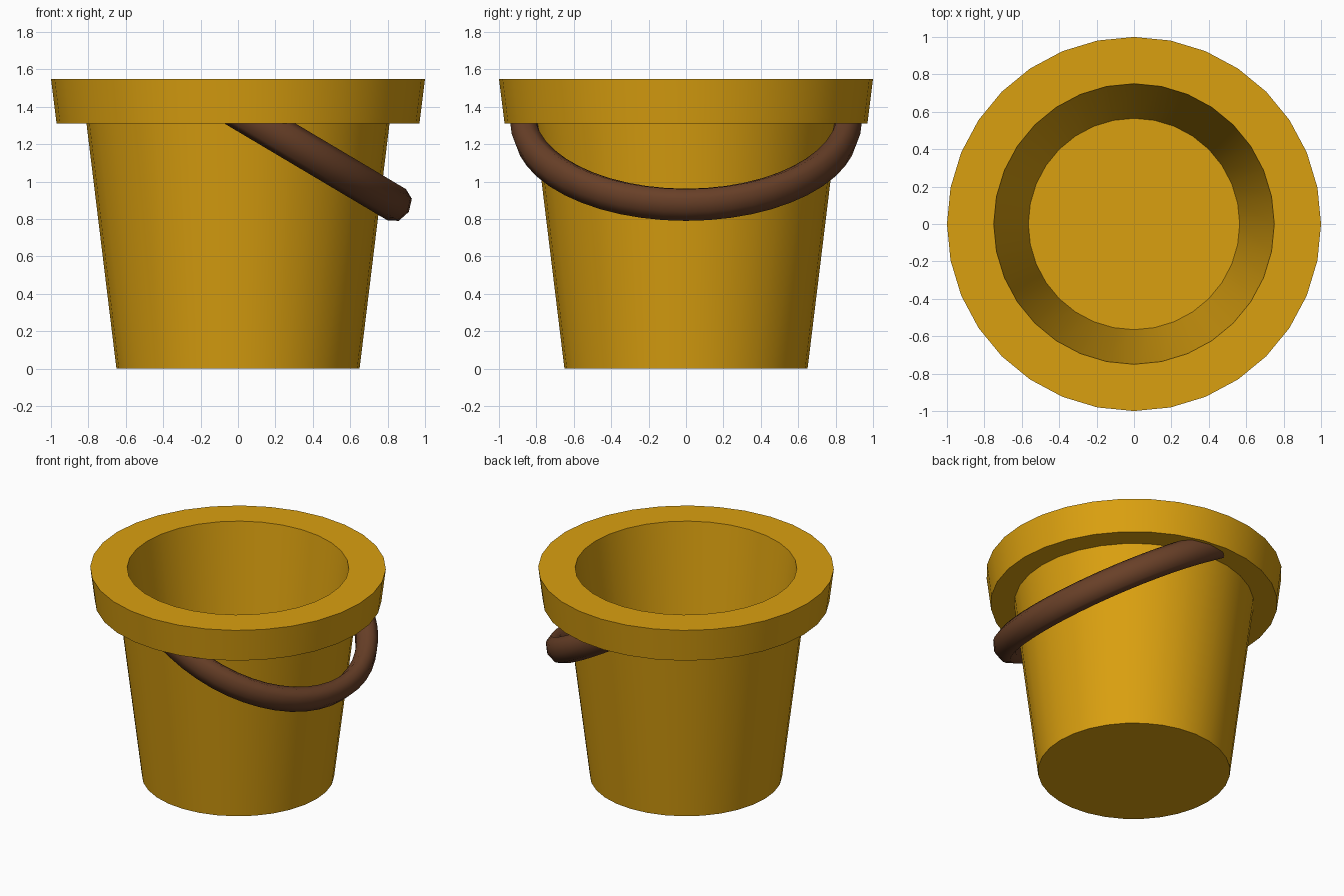
import bpy, bmesh, math
from mathutils import Vector

if "Cube" in bpy.data.objects:
    bpy.data.objects.remove(bpy.data.objects["Cube"])


def material(name, rgb):
    m = bpy.data.materials.new(name)
    m.diffuse_color = (*rgb, 1)
    m.use_nodes = True
    m.node_tree.nodes["Principled BSDF"].inputs["Base Color"].default_value = m.diffuse_color
    return m


def finish(name, bm, mat, angle):
    bmesh.ops.recalc_face_normals(bm, faces=bm.faces)
    me = bpy.data.meshes.new(name)
    bm.to_mesh(me)
    bm.free()
    me.materials.append(mat)
    ob = bpy.data.objects.new(name, me)
    bpy.context.collection.objects.link(ob)
    bpy.ops.object.select_all(action='DESELECT')
    ob.select_set(True)
    bpy.context.view_layer.objects.active = ob
    bpy.ops.object.shade_smooth_by_angle(angle=math.radians(angle))
    return ob


def bridge(bm, rings):
    # skin consecutive closed rings with quads, cap both ends
    for a, b in zip(rings, rings[1:]):
        n = len(a)
        for i in range(n):
            j = (i + 1) % n
            bm.faces.new((a[i], a[j], b[j], b[i]))
    bm.faces.new(rings[0])
    bm.faces.new(rings[-1])


yellow = material("bucket_yellow", (0.70, 0.35, 0.005))
brown = material("handle_brown", (0.14, 0.051, 0.021))

# Bucket: outer wall, thick rim, inner wall and floor from one turned profile
profile = [(0.65, 0), (0.81, 1.31), (0.97, 1.31), (1.0, 1.55),
           (0.75, 1.55), (0.565, 0.06)]
SIDES = 32
bm = bmesh.new()
rings = [[bm.verts.new((r * math.cos(2 * math.pi * i / SIDES),
                        r * math.sin(2 * math.pi * i / SIDES), z))
          for i in range(SIDES)] for r, z in profile]
bridge(bm, rings)
finish("bucket", bm, yellow, 30)

# Handle: half-ring of oval eight-sided tube, hanging tilted, ends inside the rim
tilt = math.radians(30.7)
t = Vector((math.cos(tilt), 0, -math.sin(tilt)))   # down along the tilt
n = Vector((math.sin(tilt), 0, math.cos(tilt)))    # across the tilt
y = Vector((0, 1, 0))
centre = Vector((0.105, 0, 1.318))
R, a, b = 0.865, 0.075, 0.097
path = [(centre - t * 0.2 - y * R, -y)]
for k in range(25):
    ang = -math.pi / 2 + math.pi * k / 24
    out = t * math.cos(ang) + y * math.sin(ang)
    path.append((centre + out * R, out))
path.append((centre - t * 0.2 + y * R, y))
bm = bmesh.new()
rings = [[bm.verts.new(p + out * a * math.cos(i * math.pi / 4)
                       + n * b * math.sin(i * math.pi / 4))
          for i in range(8)] for p, out in path]
bridge(bm, rings)
finish("handle", bm, brown, 60)
